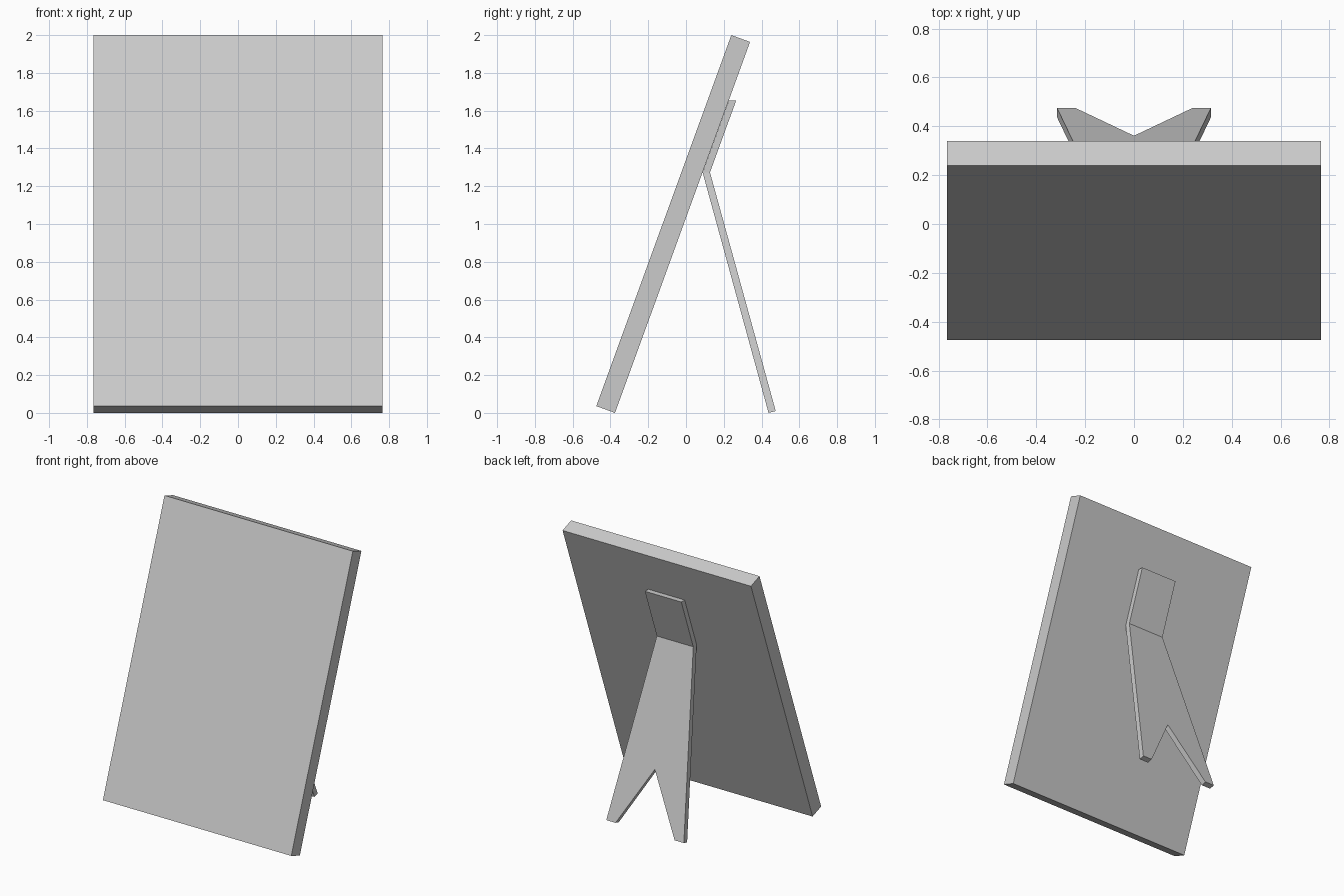
import bpy, bmesh

if "Cube" in bpy.data.objects:
    bpy.data.objects.remove(bpy.data.objects["Cube"])


def add_object(name, bm):
    bmesh.ops.recalc_face_normals(bm, faces=bm.faces)
    mesh = bpy.data.meshes.new(name)
    bm.to_mesh(mesh)
    bm.free()
    obj = bpy.data.objects.new(name, mesh)
    bpy.context.collection.objects.link(obj)
    return obj


def lerp(a, b, t):
    return tuple(p + (q - p) * t for p, q in zip(a, b))


# Leaning panel: side profile (y, z) extruded across the width
half_width = 0.765
profile = [(-0.475, 0.036), (-0.376, 0.0), (0.339, 1.964), (0.24, 2.0)]
bm = bmesh.new()
face = bm.faces.new([bm.verts.new((-half_width, y, z)) for y, z in profile])
ext = bmesh.ops.extrude_face_region(bm, geom=[face])["geom"]
bmesh.ops.translate(bm, vec=(2 * half_width, 0, 0),
                    verts=[v for v in ext if isinstance(v, bmesh.types.BMVert)])
add_object("panel", bm)

# Stand: (y, z) of the inner and outer skins at each level
top = (0.227, 1.655), (0.266, 1.655)
hinge = (0.088, 1.273), (0.127, 1.273)
foot = (0.437, 0.0), (0.475, 0.01)
notch = tuple(lerp(h, f, 0.673) for h, f in zip(hinge, foot))

# Outline going round: mounting plate, then forked leg
outline = [(-0.148, top), (-0.148, hinge), (-0.315, foot), (-0.24, foot),
           (0.0, notch),
           (0.24, foot), (0.315, foot), (0.148, hinge), (0.148, top)]
bm = bmesh.new()
skins = []
for side in (0, 1):
    v = [bm.verts.new((x, *level[side])) for x, level in outline]
    bm.faces.new([v[0], v[1], v[7], v[8]])
    bm.faces.new(v[1:8])
    skins.append(v)

# Edge walls between the two skins
inner, outer = skins
for i in range(len(outline)):
    j = (i + 1) % len(outline)
    bm.faces.new([inner[i], inner[j], outer[j], outer[i]])
add_object("forked_stand", bm)
